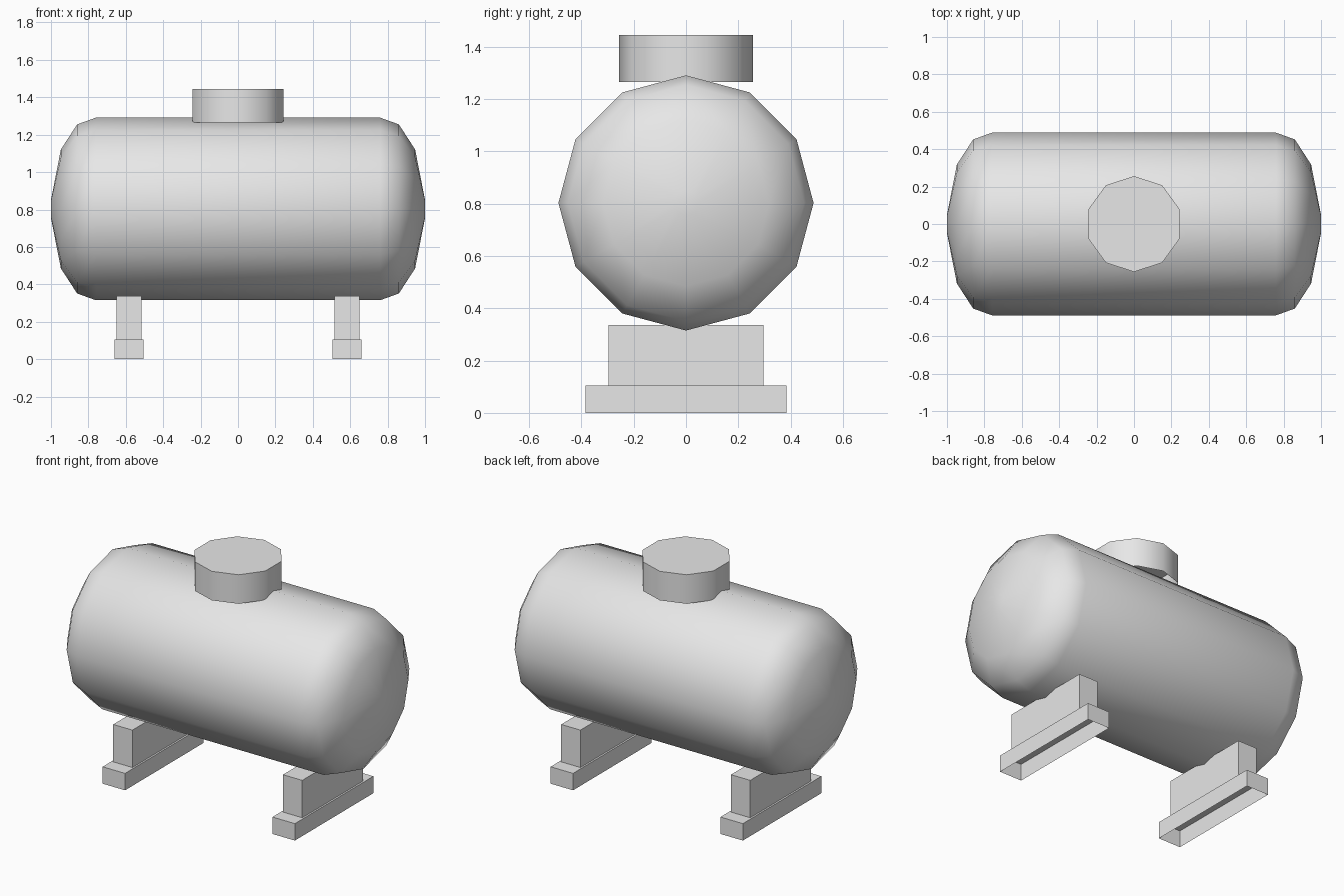
import bpy, bmesh
from math import radians, sin, cos, tau
from mathutils import Vector

cube = bpy.data.objects.get("Cube")
if cube:
    bpy.data.objects.remove(cube)

# One plain grey for every part
grey = bpy.data.materials.new("plain_grey")
grey.use_nodes = True
colour = (0.8, 0.8, 0.8, 1)
grey.diffuse_color = colour
grey.node_tree.nodes["Principled BSDF"].inputs["Base Color"].default_value = colour


def finish(name, bm, smooth_angle=None):
    bmesh.ops.recalc_face_normals(bm, faces=bm.faces)
    mesh = bpy.data.meshes.new(name)
    bm.to_mesh(mesh)
    bm.free()
    mesh.materials.append(grey)
    obj = bpy.data.objects.new(name, mesh)
    bpy.context.collection.objects.link(obj)
    if smooth_angle:
        bpy.ops.object.select_all(action='DESELECT')
        obj.select_set(True)
        bpy.context.view_layer.objects.active = obj
        bpy.ops.object.shade_smooth_by_angle(angle=radians(smooth_angle))
    return obj


def open_bottom(bm):
    bm.normal_update()
    low = [f for f in bm.faces if f.normal.z < -0.9]
    bmesh.ops.delete(bm, geom=low, context='FACES_ONLY')


def box(name, x, half_x, half_y, z0, z1, hollow=False):
    bm = bmesh.new()
    bmesh.ops.create_cube(bm, size=2)
    bmesh.ops.scale(bm, vec=(half_x, half_y, (z1 - z0) / 2), verts=bm.verts)
    bmesh.ops.translate(bm, vec=(x, 0, (z0 + z1) / 2), verts=bm.verts)
    if hollow:
        open_bottom(bm)
    return finish(name, bm)


# Tank: twelve-sided barrel with domed ends, lying along x
SIDES = 12
half = [(0.76, 0.488), (0.86, 0.452), (0.947, 0.318), (1.0, 0.048)]
profile = [(-x, r) for x, r in reversed(half)] + half
bm = bmesh.new()
rings = [[bm.verts.new((x, r * sin(tau * i / SIDES), 0.803 + r * cos(tau * i / SIDES)))
          for i in range(SIDES)] for x, r in profile]
for a, b in zip(rings, rings[1:]):
    for i in range(SIDES):
        j = (i + 1) % SIDES
        bm.faces.new((a[i], a[j], b[j], b[i]))
bm.faces.new(rings[0])
bm.faces.new(rings[-1])
finish("tank", bm, 45)

# Hatch: ten-sided lid on top, open underneath
bm = bmesh.new()
base = [bm.verts.new((0.256 * sin(tau * i / 10), 0.256 * cos(tau * i / 10), 1.265))
        for i in range(10)]
floor = bm.faces.new(base)
top = bmesh.ops.extrude_face_region(bm, geom=[floor])["geom"]
bmesh.ops.translate(bm, vec=Vector((0, 0, 0.18)),
                    verts=[v for v in top if isinstance(v, bmesh.types.BMVert)])
bmesh.ops.recalc_face_normals(bm, faces=bm.faces)
open_bottom(bm)
finish("hatch", bm, 45)

# Supports: a saddle post on a hollow foot at each end
for side, s in (("left", 1), ("right", -1)):
    box(side + "_post", s * 0.583, 0.066, 0.297, 0.105, 0.337)
    box(side + "_foot", s * 0.583, 0.077, 0.385, 0.0, 0.105, hollow=True)
